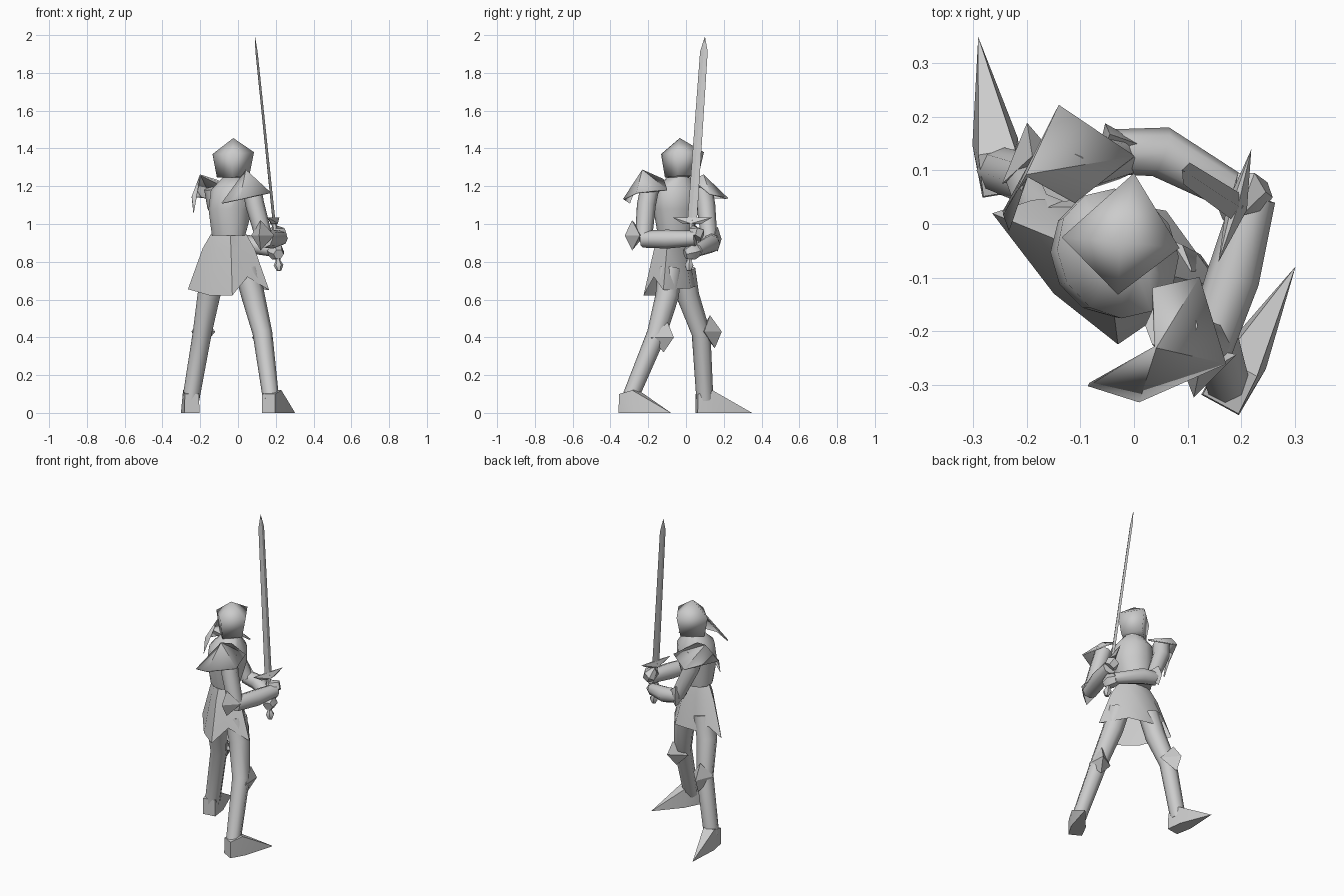
import bpy, bmesh, math
from mathutils import Vector as V

if "Cube" in bpy.data.objects:
    bpy.data.objects.remove(bpy.data.objects["Cube"])

UP = V((0, 0, 1))


def finish(name, bm, angle=50):
    bmesh.ops.recalc_face_normals(bm, faces=bm.faces)
    me = bpy.data.meshes.new(name)
    bm.to_mesh(me)
    bm.free()
    ob = bpy.data.objects.new(name, me)
    bpy.context.collection.objects.link(ob)
    bpy.ops.object.select_all(action='DESELECT')
    bpy.context.view_layer.objects.active = ob
    ob.select_set(True)
    bpy.ops.object.shade_smooth_by_angle(angle=math.radians(angle))
    return ob


def skin(name, rings, cap_start=True, cap_end=True, angle=50):
    bm = bmesh.new()
    vs = [[bm.verts.new(p) for p in r] for r in rings]
    n = len(vs[0])
    for a, b in zip(vs, vs[1:]):
        for i in range(n):
            j = (i + 1) % n
            bm.faces.new((a[i], a[j], b[j], b[i]))
    if cap_start:
        bm.faces.new(vs[0])
    if cap_end:
        bm.faces.new(vs[-1])
    return finish(name, bm, angle)


def limb(name, pts, radii, sides=8):
    # round tube through points, rings bisect the bends
    pts = [V(p) for p in pts]
    rings = []
    for i, p in enumerate(pts):
        t = (pts[min(i + 1, len(pts) - 1)] - pts[max(i - 1, 0)]).normalized()
        ref = UP if abs(t.z) < 0.7 else V((0, 1, 0))
        u = t.cross(ref).normalized()
        w = u.cross(t)
        rings.append([p + radii[i] * (u * math.cos(k * math.tau / sides) + w * math.sin(k * math.tau / sides))
                      for k in range(sides)])
    return skin(name, rings)


def ellipse(cx, cy, z, a, b, deg, n=12):
    c, s = math.cos(math.radians(deg)), math.sin(math.radians(deg))
    out = []
    for k in range(n):
        x, y = a * math.cos(k * math.tau / n), b * math.sin(k * math.tau / n)
        out.append(V((cx + x * c - y * s, cy + x * s + y * c, z)))
    return out


def hull(name, pts, angle=30):
    bm = bmesh.new()
    for p in pts:
        bm.verts.new(p)
    bmesh.ops.convex_hull(bm, input=bm.verts)
    junk = [v for v in bm.verts if not v.link_faces]
    bmesh.ops.delete(bm, geom=junk, context='VERTS')
    return finish(name, bm, angle)


def pad(name, c, out, w, h, lean=0, rise=.04):
    # diamond guard plate with a raised centre
    c, out = V(c), V(out).normalized()
    s = out.cross(UP).normalized()
    up = (UP + out * lean).normalized()
    hull(name, [c + s * w - out * .055, c - s * w - out * .055, c + up * h, c - up * h,
                c + out * rise, c - out * .03])


def foot(name, ankle, direction, length):
    a, d = V(ankle), V(direction).normalized()
    s = d.cross(UP)
    g = V((a.x, a.y, 0))
    pts = [g + d * length]
    for k in (-1, 1):
        pts += [g - d * .04 + s * .04 * k, g + d * .06 + s * .043 * k,
                a - d * .038 + s * .038 * k, a + d * .04 + s * .035 * k + UP * .02]
    hull(name, pts)


def shoulder_plate(name, peak, back, low, outer, front, inner):
    bm = bmesh.new()
    p, b, l, o, f, i = [bm.verts.new(q) for q in (peak, back, low, outer, front, inner)]
    for tri in ((p, b, l), (p, l, o), (p, o, f), (p, f, i)):
        bm.faces.new(tri)
    ob = finish(name, bm, 20)
    m = ob.modifiers.new("thickness", 'SOLIDIFY')
    m.thickness, m.offset = .008, 0


# Torso and neck
skin("torso", [ellipse(-.05, -.055, .94, .10, .085, -50),
               ellipse(-.04, -.055, 1.08, .12, .115, -60),
               ellipse(-.03, -.055, 1.18, .125, .11, -60),
               ellipse(-.025, -.04, 1.245, .065, .055, -60)])
limb("neck", [(-.022, -.04, 1.2), (-.025, -.035, 1.29)], [.055, .05])

# Flared skirt with a raised notch over each leg, open below
hem = [V(p) for p in ((.05, -.17, .72), (.165, -.12, .65), (.06, .025, .66), (-.10, .05, .67),
                      (-.19, .045, .72), (-.265, .02, .655), (-.15, -.13, .622), (-.03, -.225, .622))]
mc = V((-.05, -.068, 0))


def shrunk(f, z):
    return [V((mc.x + (p.x - mc.x) * f, mc.y + (p.y - mc.y) * f, z)) for p in hem]


skin("skirt", [shrunk(.44, .945), shrunk(.64, .87), hem], True, False)

# Helmet: four-cornered, pointed on top
mid = [V((-.135, -.025, 1.37)), V((0, .095, 1.38)), V((.085, -.045, 1.38)), V((-.03, -.132, 1.37))]
hc = V((-.03, -.04, 1.375))
hull("helmet", mid + [hc + (p - hc) * .78 - UP * .125 for p in mid] + [V((-.025, -.033, 1.455))], 88)

# Legs, knee guards and pointed shoes
limb("left_leg", [(-.12, -.01, .76), (-.155, .01, .62), (-.19, .08, .42), (-.25, .10, .07)],
     [.06, .06, .05, .045])
limb("right_leg", [(.045, -.085, .76), (.08, -.1, .62), (.13, -.155, .42), (.175, -.3, .07)],
     [.065, .062, .052, .043])
pad("left_knee_guard", (-.192, .14, .43), (-.16, 1, 0), .064, .088, -.15, .05)
pad("right_knee_guard", (.155, -.108, .40), (.48, .88, 0), .064, .08, .15, .05)
foot("left_shoe", (-.25, .095, .1), (-.16, .99, 0), .258)
foot("right_shoe", (.18, -.303, .1), (.48, .88, 0), .255)

# Arms, elbow guards and gloves
limb("left_upper_arm", [(-.13, .09, 1.19), (-.115, .105, 1.1), (-.03, .125, .91)], [.05, .05, .042])
limb("left_forearm", [(-.04, .135, .91), (.05, .135, .895), (.195, .055, .86)], [.042, .048, .035])
limb("right_upper_arm", [(.07, -.19, 1.2), (.09, -.21, 1.1), (.14, -.225, .92)], [.05, .05, .045])
limb("right_forearm", [(.14, -.23, .92), (.185, -.1, .92), (.225, .05, .925)], [.045, .05, .04])
pad("left_elbow_guard", (-.045, .168, .92), (-.4, .9, 0), .058, .065, 0, .022)
pad("right_elbow_guard", (.12, -.285, .94), (-.2, -.95, 0), .062, .08)
limb("left_glove", [(.18, .06, .86), (.205, .03, .85), (.215, -.005, .84)], [.034, .045, .028], 6)
limb("right_glove", [(.23, .05, .925), (.215, .06, .95), (.185, .035, .975)], [.034, .042, .025], 6)

# Shoulder plates with swept-back wings
shoulder_plate("right_shoulder_plate", (.04, -.23, 1.285), (-.085, -.30, 1.11), (.01, -.33, 1.13),
               (.17, -.26, 1.165), (.12, -.10, 1.18), (.035, -.12, 1.235))
shoulder_plate("left_shoulder_plate", (-.20, .09, 1.26), (-.235, -.01, 1.06), (-.245, .02, 1.145),
               (-.14, .22, 1.135), (.0, .125, 1.16), (-.11, .04, 1.23))

# Sword: blade, cross guard, grip, pommel
base, tip = V((.19, .033, 1.02)), V((.09, .10, 1.99))
ax = (tip - base).normalized()
wide = V((.28, .96, 0)).normalized()
thin = ax.cross(wide).normalized()


def diamond(p, w, t):
    return [p + wide * w, p + thin * t, p - wide * w, p - thin * t]


skin("blade", [diamond(base, .026, .008), diamond(base + ax * .9, .021, .006),
               diamond(tip, .001, .001)], angle=20)
hull("cross_guard", diamond(base - ax * .02, .05, .02) + diamond(base + ax * .015, .11, .006))
limb("grip", [base, base - ax * .23], [.014, .014], 6)
limb("pommel", [base - ax * q for q in (.215, .24, .27)], [.012, .026, .012], 6)
